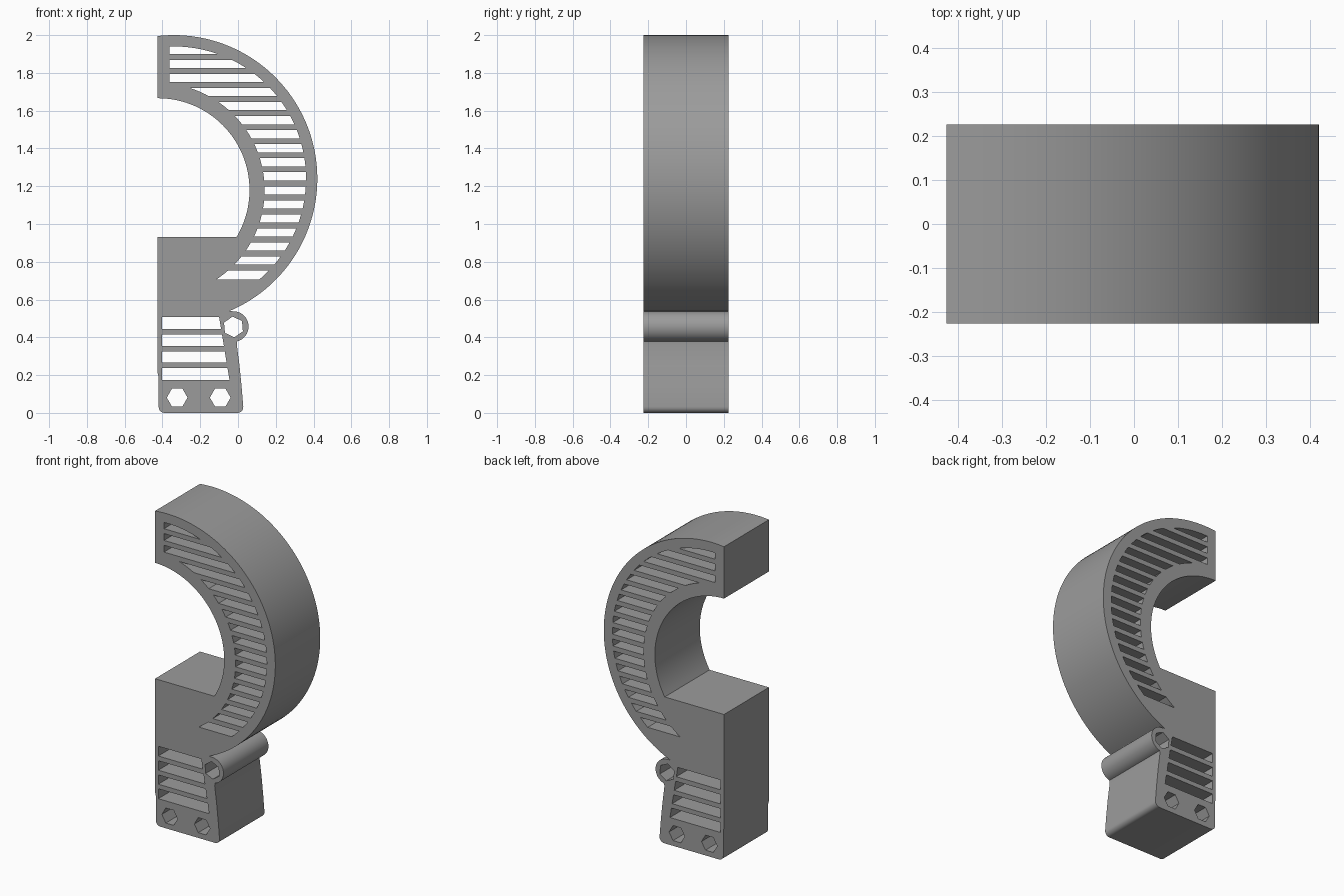
import bpy, bmesh, math

if "Cube" in bpy.data.objects:
    bpy.data.objects.remove(bpy.data.objects["Cube"])

HALF_DEPTH = 0.2255
OUT_C, OUT_R = (-0.34, 1.24), 0.76      # outer arc
IN_C, IN_R = (-0.425, 1.18), 0.486      # inner arc
PIVOT, PIVOT_R = (-0.025, 0.457), 0.081  # pivot barrel


def arc(c, r, a0, a1, n):
    """Points along an arc, angles in degrees."""
    pts = []
    for i in range(n + 1):
        a = math.radians(a0 + (a1 - a0) * i / n)
        pts.append((c[0] + r * math.cos(a), c[1] + r * math.sin(a)))
    return pts


def hexagon(c, r, turn):
    return arc(c, r, turn, turn + 300, 5)


def slot(z0, z1):
    """Horizontal slot clipped by the two arcs of the hook."""
    left, right = [], []
    for i in range(9):
        z = z1 - (z1 - z0) * (i / 8) ** 2
        d = 0.566 ** 2 - (z - IN_C[1]) ** 2
        left.append((max(-0.362, IN_C[0] + math.sqrt(max(d, 0))), z))
        d = 0.70 ** 2 - (z - OUT_C[1]) ** 2
        right.append((OUT_C[0] + math.sqrt(max(d, 0)), z))
    return left + right[::-1]


# Outer silhouette, starting at the top left of the hook
top = math.degrees(math.acos((-0.425 - OUT_C[0]) / OUT_R))
outline = arc(OUT_C, OUT_R, top, -66.5, 72)
outline += [(-0.046, 0.54)]
outline += arc(PIVOT, PIVOT_R, 92, -75, 24)
outline += [(-0.006, 0.36), (0.008, 0.25), (0.019, 0.14)]
outline += arc((-0.003, 0.031), 0.031, 4, -90, 6)
outline += arc((-0.389, 0.031), 0.031, -90, -180, 6)
outline += [(-0.42, 0.19), (-0.425, 0.21), (-0.425, 0.93)]
low = math.degrees(math.asin((0.93 - IN_C[1]) / IN_R))
outline += arc(IN_C, IN_R, low, 90, 40)

# Hook slots between evenly spaced ribs
ribs = [1.884 - 0.0743 * i for i in range(16)]
holes = [slot(ribs[0] + 0.0155, 1.9395)]
for a, b in zip(ribs, ribs[1:]):
    holes.append(slot(b + 0.0155, a - 0.0155))
holes.append(slot(0.705, ribs[-1] - 0.0155))

# Handle slots with a slanted right end
for z0, z1 in ((0.445, 0.507), (0.355, 0.415), (0.266, 0.325), (0.174, 0.237)):
    r0, r1 = (-0.045 - (z - 0.174) * 0.165 for z in (z0, z1))
    holes.append([(-0.402, z0), (r0, z0), (r1, z1), (-0.402, z1)])

# Hexagonal holes
holes.append(hexagon((-0.322, 0.081), 0.055, 0))
holes.append(hexagon((-0.094, 0.081), 0.055, 0))
holes.append(hexagon((-0.024, 0.455), 0.055, 35))

# Filled 2D profile, extruded to the full depth
curve = bpy.data.curves.new("hook_profile", 'CURVE')
curve.dimensions = '2D'
curve.fill_mode = 'BOTH'
curve.extrude = HALF_DEPTH
for loop in [outline] + holes:
    s = curve.splines.new('POLY')
    s.points.add(len(loop) - 1)
    for p, (x, z) in zip(s.points, loop):
        p.co = (x, z, 0, 1)
    s.use_cyclic_u = True
body = bpy.data.objects.new("slotted_hook", curve)
bpy.context.collection.objects.link(body)
body.rotation_euler = (math.pi / 2, 0, 0)
bpy.context.view_layer.objects.active = body
body.select_set(True)
bpy.ops.object.convert(target='MESH')
bpy.ops.object.transform_apply(location=False, rotation=True, scale=False)

# Weld caps to walls
bm = bmesh.new()
bm.from_mesh(body.data)
bmesh.ops.remove_doubles(bm, verts=bm.verts, dist=0.0002)
bmesh.ops.recalc_face_normals(bm, faces=bm.faces)
bm.to_mesh(body.data)
bm.free()
bpy.ops.object.shade_smooth_by_angle(angle=math.radians(25))

grey = bpy.data.materials.new("mid grey")
grey.diffuse_color = (0.33, 0.33, 0.33, 1)
grey.use_nodes = True
grey.node_tree.nodes["Principled BSDF"].inputs["Base Color"].default_value = grey.diffuse_color
body.data.materials.clear()
body.data.materials.append(grey)
